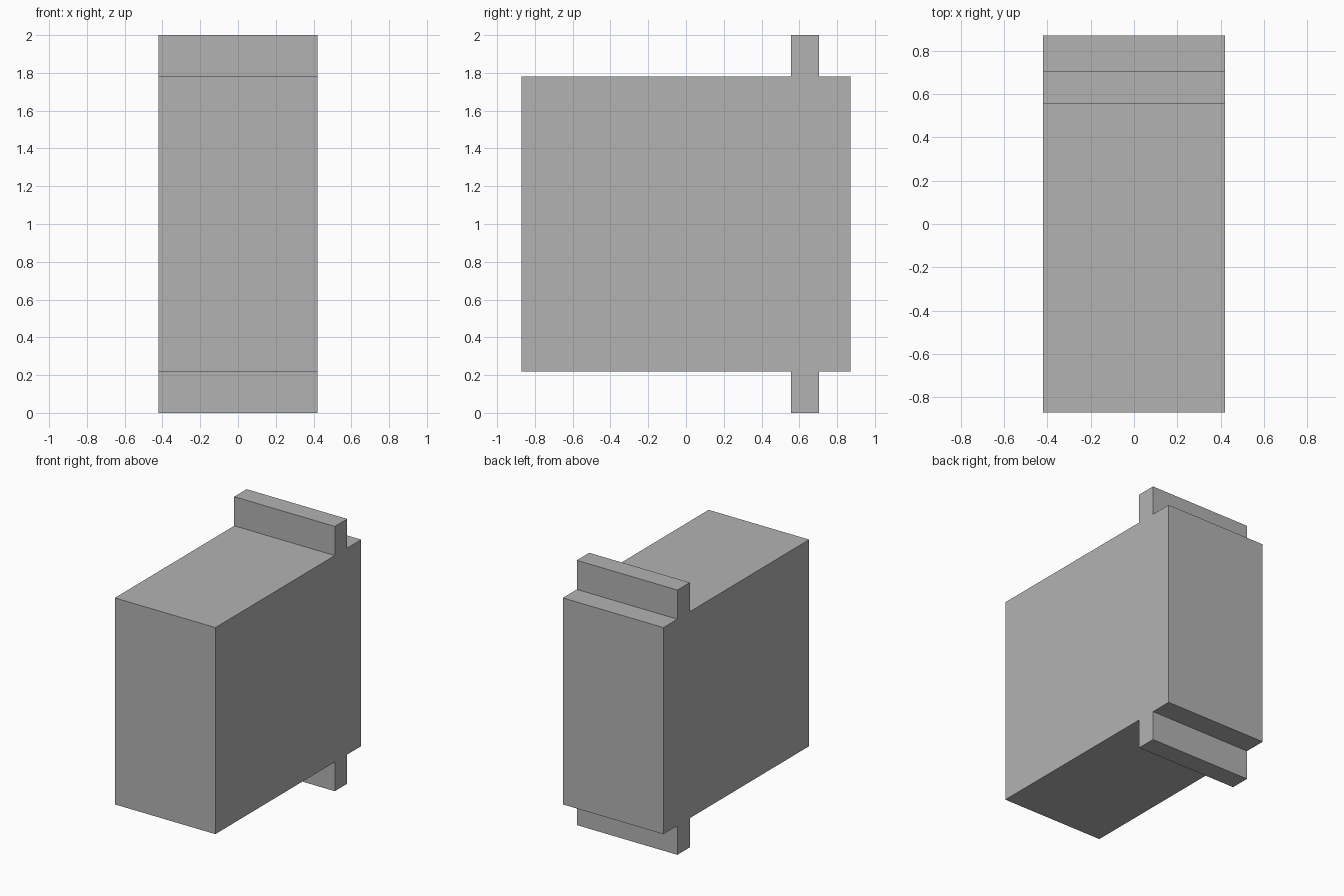
import bpy
import bmesh

cube = bpy.data.objects.get("Cube")
if cube:
    bpy.data.objects.remove(cube, do_unlink=True)

HALF_WIDTH = 0.42
HALF_DEPTH = 0.87
MID = 1.0            # height of the mirror line
BODY = 0.78          # half height of the block
FLANGE = 1.0         # half height at the flange
FLANGE_FRONT, FLANGE_BACK = 0.555, 0.703

# Plain grey material
grey = bpy.data.materials.new("plain grey")
grey.use_nodes = True
colour = (0.45, 0.45, 0.45, 1)
grey.diffuse_color = colour
grey.node_tree.nodes["Principled BSDF"].inputs["Base Color"].default_value = colour

# Side profile: upper half, then its mirror below
upper = [(-HALF_DEPTH, BODY), (FLANGE_FRONT, BODY), (FLANGE_FRONT, FLANGE),
         (FLANGE_BACK, FLANGE), (FLANGE_BACK, BODY), (HALF_DEPTH, BODY)]
profile = upper + [(y, -h) for y, h in reversed(upper)]

# Block with flanges: the profile extruded across the width
bm = bmesh.new()
side = bm.faces.new([bm.verts.new((-HALF_WIDTH, y, MID + h)) for y, h in profile])
extruded = bmesh.ops.extrude_face_region(bm, geom=[side], use_keep_orig=True)
moved = [v for v in extruded["geom"] if isinstance(v, bmesh.types.BMVert)]
bmesh.ops.translate(bm, verts=moved, vec=(2 * HALF_WIDTH, 0, 0))
bmesh.ops.recalc_face_normals(bm, faces=bm.faces)

mesh = bpy.data.meshes.new("flanged_block")
bm.to_mesh(mesh)
bm.free()
mesh.materials.append(grey)
block = bpy.data.objects.new("flanged_block", mesh)
bpy.context.collection.objects.link(block)
